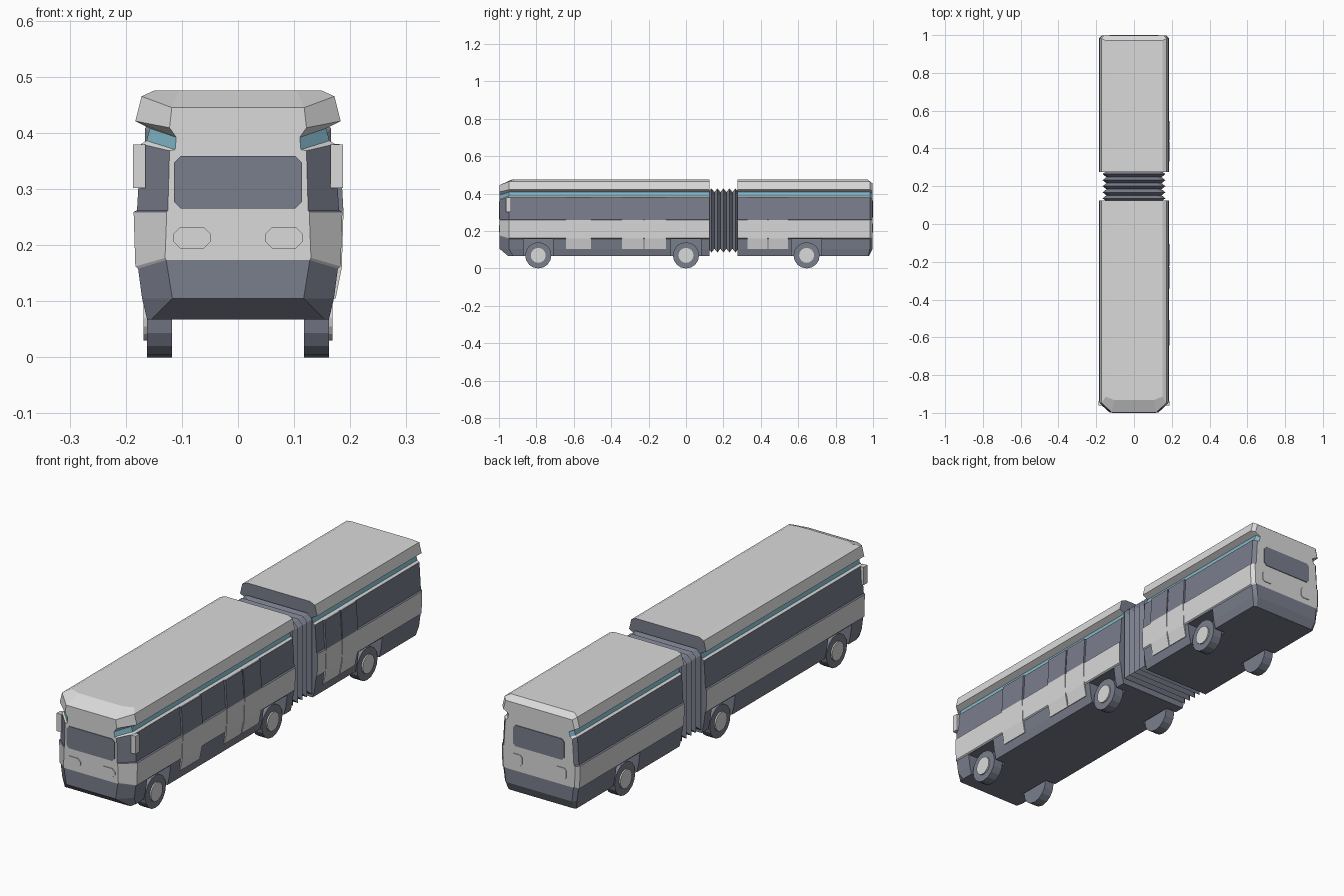
import bpy, bmesh, math

cube = bpy.data.objects.get("Cube")
if cube:
    bpy.data.objects.remove(cube, do_unlink=True)


def material(name, rgb):
    m = bpy.data.materials.new(name)
    m.use_nodes = True
    m.diffuse_color = (*rgb, 1)
    m.node_tree.nodes["Principled BSDF"].inputs["Base Color"].default_value = (*rgb, 1)
    return m


DARK, WHITE, BLUE = range(3)
MATS = [material("slate_grey", (0.195, 0.21, 0.265)),
        material("off_white", (0.70, 0.70, 0.70)),
        material("pale_blue", (0.22, 0.47, 0.58))]


def finish(name, bm):
    bmesh.ops.recalc_face_normals(bm, faces=bm.faces)
    mesh = bpy.data.meshes.new(name)
    bm.to_mesh(mesh)
    bm.free()
    for m in MATS:
        mesh.materials.append(m)
    ob = bpy.data.objects.new(name, mesh)
    bpy.context.collection.objects.link(ob)
    return ob


def loft(name, rings, rule):
    """Skin closed rings and cap both ends; rule(band, side) gives the colour."""
    bm = bmesh.new()
    rows = [[bm.verts.new(p) for p in ring] for ring in rings]
    n = len(rows[0])
    for b, (lo, hi) in enumerate(zip(rows, rows[1:])):
        for i in range(n):
            j = (i + 1) % n
            bm.faces.new((lo[i], lo[j], hi[j], hi[i])).material_index = rule(b, i)
    bm.faces.new(rows[0]).material_index = rule(0, -1)
    bm.faces.new(rows[-1]).material_index = rule(len(rows) - 2, -1)
    return finish(name, bm)


def box(name, x, y, z, mat):
    rings = [[(x[0], y[0], h), (x[1], y[0], h), (x[1], y[1], h), (x[0], y[1], h)] for h in z]
    return loft(name, rings, lambda b, i: mat)


def plate(name, cx, cz, hw, hh, cut, y, mat):
    """Thin panel with clipped corners, lying on an end face."""
    quarter = [(hw, hh - cut), (hw - cut, hh)]
    pts = quarter + [(-a, b) for a, b in quarter[::-1]]
    pts += [(-a, -b) for a, b in pts]
    rings = [[(cx + a, h, cz + b) for a, b in pts] for h in y]
    return loft(name, rings, lambda b, i: mat)


# Body levels: height, half width, nose half width, nose inset, nose height shift
LEVELS = [
    (0.067, 0.162, 0.155, 0.045, 0),
    (0.105, 0.171, 0.117, 0, 0),
    (0.158, 0.178, 0.128, 0, 0.015),
    (0.162, 0.183, 0.130, 0, 0.015),
    (0.259, 0.186, 0.127, 0, 0),
    (0.262, 0.180, 0.125, 0, 0),
    (0.380, 0.173, 0.122, 0, -0.012),
    (0.386, 0.163, 0.112, 0, -0.016),
    (0.408, 0.157, 0.110, 0, -0.016),
    (0.421, 0.183, 0.122, 0, -0.012),
    (0.465, 0.172, 0.118, 0, -0.020),
    (0.475, 0.150, 0.105, 0.065, 0),
]
BANDS = [DARK, DARK, WHITE, WHITE, DARK, DARK, WHITE, BLUE, WHITE, WHITE, WHITE]


def body_colour(band, side):
    if side == 5:                       # end face at the bellows
        return DARK
    if side == 2:                       # nose or tail face
        return DARK if band < 2 else WHITE
    return BANDS[band]


def car_body(name, sign, joint, blunt):
    rings = []
    for z, w, nose, inset, dz in LEVELS:
        corner = 0.05
        if blunt:
            nose, inset, dz, corner = w - 0.014, inset * 0.4, dz * 0.5, 0.014
        side_y = sign * (0.997 - corner - inset * 0.5)
        nose_y = sign * (0.997 - inset)
        rings.append([(w, joint, z), (w, side_y, z), (nose, nose_y, z + dz),
                      (-nose, nose_y, z + dz), (-w, side_y, z), (-w, joint, z)])
    return loft(name, rings, body_colour)


front_body = car_body("front_body", -1, 0.125, False)
rear_body = car_body("rear_body", 1, 0.275, True)


# Wheels and their arches
def disc(name, radius, x0, x1, y, mat):
    pts = [(radius * math.sin(a), radius * math.cos(a))
           for a in (math.tau * k / 16 for k in range(16))]
    rings = [[(x, y + a, 0.07 + b) for a, b in pts] for x in (x0, x1)]
    return loft(name, rings, lambda b, i: mat)


def cut_arch(body, s, y):
    cutter = box("arch_cutter", (s * 0.112, s * 0.25), (y - 0.08, y + 0.08), (0, 0.156), DARK)
    cutter.hide_render = True
    mod = body.modifiers.new("arch", 'BOOLEAN')
    mod.operation, mod.solver, mod.object = 'DIFFERENCE', 'EXACT', cutter
    bpy.context.view_layer.objects.active = body
    bpy.ops.object.modifier_apply(modifier=mod.name)
    bpy.data.objects.remove(cutter, do_unlink=True)


for axle, y, body in (("front", -0.79, front_body), ("middle", 0, front_body),
                      ("rear", 0.645, rear_body)):
    for side, s in (("left", 1), ("right", -1)):
        cut_arch(body, s, y)
        disc(f"{axle}_{side}_tyre", 0.07, s * 0.118, s * 0.162, y, DARK)
        disc(f"{axle}_{side}_hub", 0.04, s * 0.15, s * 0.168, y, WHITE)

# Bellows between the two cars
RIBS = 5
rings = []
for k in range(2 * RIBS + 1):
    y = 0.12 + 0.16 * k / (2 * RIBS)
    d = 0 if k % 2 else 0.02
    w, lo, hi, c = 0.166 - d, 0.085 + d, 0.428 - d, 0.02
    rings.append([(w, y, lo), (w, y, hi - c), (w - c, y, hi),
                  (c - w, y, hi), (-w, y, hi - c), (-w, y, lo)])
loft("bellows", rings, lambda b, i: DARK)

# Door leaves on the left side: dark glass above, white panel below
DOOR = [(0.105, 0.174), (0.16, 0.185), (0.26, 0.188), (0.38, 0.181)]
for k, (y0, y1) in enumerate([(-0.642, -0.508), (-0.342, -0.228), (-0.222, -0.107),
                              (0.33, 0.436), (0.441, 0.545)]):
    rings = [[(0.155, y0, z), (x, y0, z), (x, y1, z), (0.155, y1, z)] for z, x in DOOR]
    loft(f"door_leaf_{k + 1}", rings, lambda b, i: DARK if b == 2 else WHITE)

# End windows, lamps and mirrors
FRONT, BACK = (-0.99, -1.0), (0.99, 1.0)
plate("windscreen", 0, 0.312, 0.114, 0.047, 0.012, FRONT, DARK)
plate("rear_window", 0, 0.317, 0.122, 0.045, 0.012, BACK, DARK)
for side, s in (("left", 1), ("right", -1)):
    plate(f"{side}_headlight", s * 0.082, 0.213, 0.034, 0.019, 0.013, FRONT, WHITE)
    plate(f"{side}_tail_light", s * 0.105, 0.215, 0.026, 0.024, 0.009, BACK, WHITE)
    box(f"{side}_mirror", (s * 0.165, s * 0.187), (-0.962, -0.936), (0.302, 0.379), WHITE)
